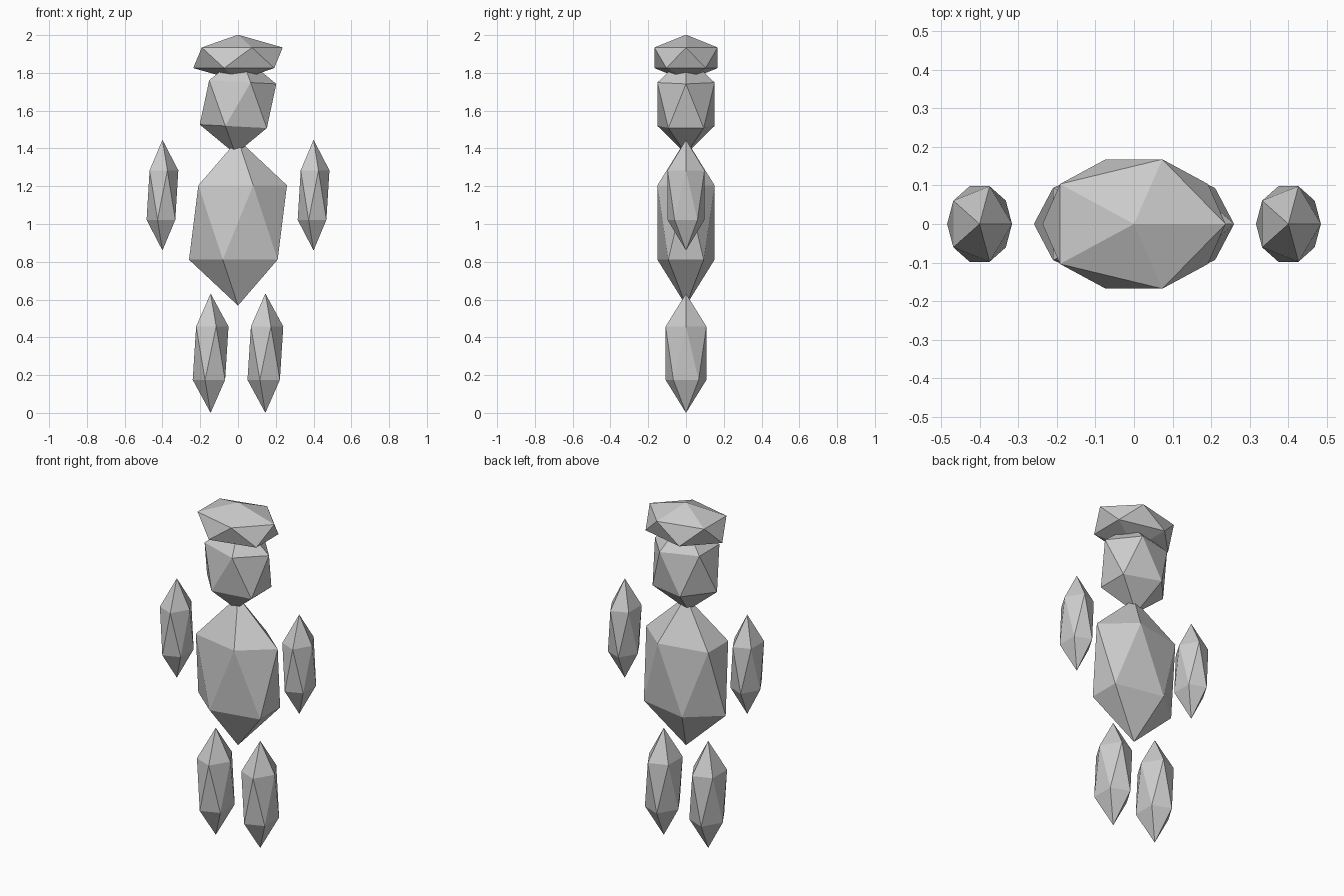
import bpy
from math import radians

if "Cube" in bpy.data.objects:
    bpy.data.objects.remove(bpy.data.objects["Cube"])


# Each part is a stretched icosahedron with flat faces
def gem(name, centre, radii, tilt=0):
    bpy.ops.mesh.primitive_ico_sphere_add(subdivisions=1, radius=1, location=centre,
                                          rotation=(0, radians(tilt), 0))
    part = bpy.context.object
    part.name = name
    part.scale = radii
    return part


# Body, head and hat
gem("torso", (0, 0, 1.008), (0.29, 0.178, 0.44))
gem("head", (0, 0, 1.634), (0.22, 0.178, 0.264), 3)
gem("hat", (0, 0, 1.88), (0.265, 0.197, 0.122))

# Arms and legs on both sides
for side, x in (("left", -1), ("right", 1)):
    gem(side + "_arm", (x * 0.4, 0, 1.153), (0.094, 0.115, 0.293))
    gem(side + "_leg", (x * 0.145, 0, 0.316), (0.106, 0.127, 0.316))
